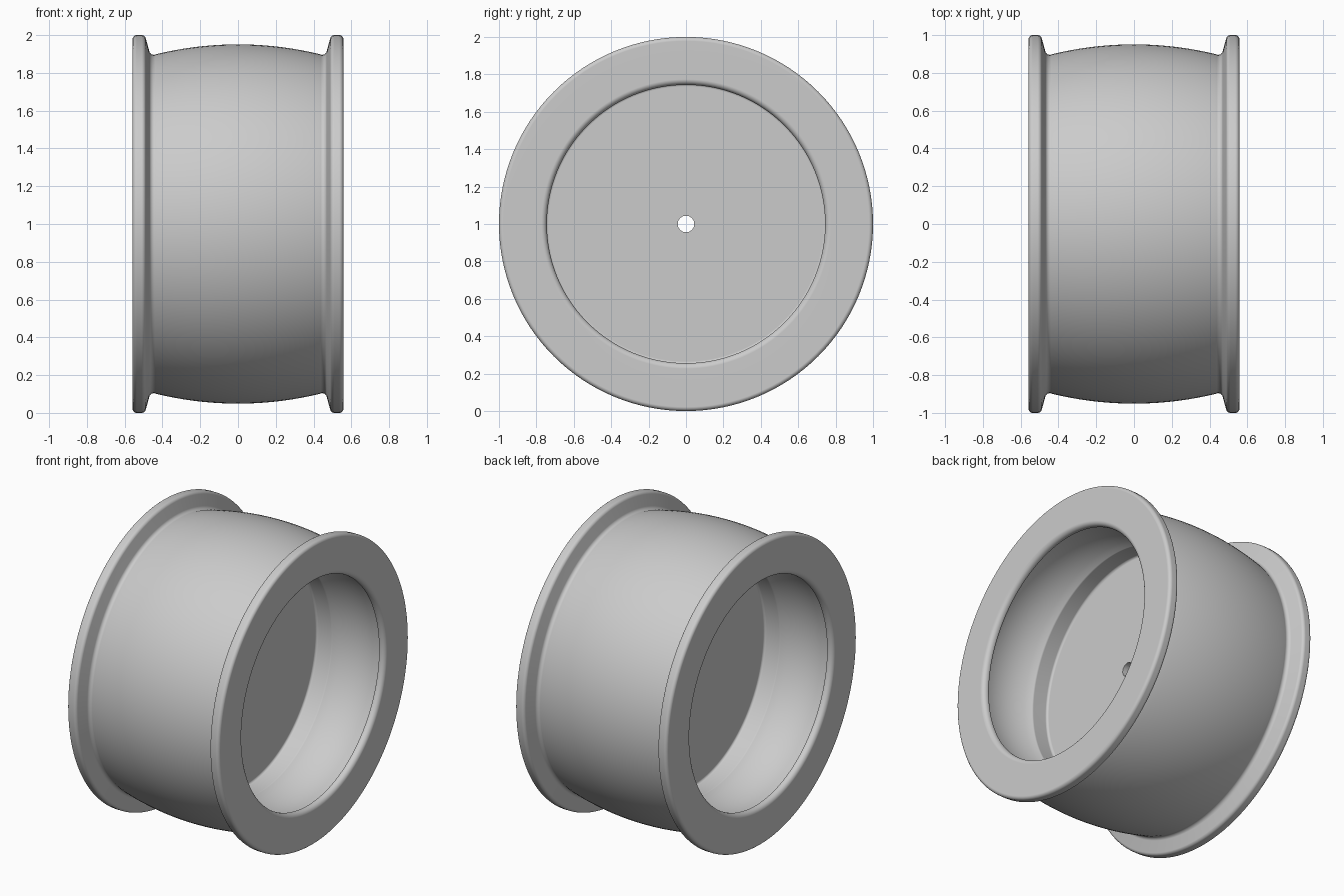
import bpy, bmesh, math
from mathutils import Vector, Matrix

cube = bpy.data.objects.get("Cube")
if cube:
    bpy.data.objects.remove(cube, do_unlink=True)

SEGMENTS = 128


def make_material(name, colour):
    mat = bpy.data.materials.new(name)
    mat.use_nodes = True
    mat.diffuse_color = colour
    mat.node_tree.nodes["Principled BSDF"].inputs["Base Color"].default_value = colour
    return mat


def round_corner(before, corner, after, radius, steps=6):
    """Points of a circular fillet replacing one profile corner."""
    a, b = (before - corner).normalized(), (after - corner).normalized()
    half = a.angle(b) / 2
    centre = corner + (a + b).normalized() * (radius / math.sin(half))
    start = corner + a * (radius / math.tan(half)) - centre
    end = corner + b * (radius / math.tan(half)) - centre
    total = start.angle(end)
    return [centre + (start * math.sin((1 - t) * total) + end * math.sin(t * total))
            / math.sin(total) for t in (i / steps for i in range(steps + 1))]


def bulge(x0, r0, x1, r1, height, steps):
    """Shallow arc from one point to another, as corners without a fillet."""
    ts = [i / steps for i in range(steps + 1)]
    return [(x0 + (x1 - x0) * t, r0 + (r1 - r0) * t + 4 * height * t * (1 - t), 0)
            for t in ts]


# Half profile as (axial position, radius, fillet): crown, flange, lip, groove, web
crown = bulge(-0.43, 0.9, 0.43, 0.9, 0.051, 24)[12:]
flange = [(0.462, 0.888, 0.024), (0.493, 1.0, 0.022), (0.558, 1.0, 0.022)]
lip = [(0.558, 0.744, 0.03), (0.515, 0.744, 0.015), (0.49, 0.79, 0.02)]
groove = bulge(0.47, 0.795, 0.19, 0.764, 0.022, 12)
web = [(0.165, 0.75, 0.02), (0.052, 0.75, 0.015), (0.052, 0.044, 0)]
corners = crown + flange + lip + groove + web

half = []
for i, (x, r, fillet) in enumerate(corners):
    point = Vector((x, r))
    if fillet:
        half += round_corner(Vector(corners[i - 1][:2]), point,
                             Vector(corners[i + 1][:2]), fillet)
    else:
        half.append(point)

# Mirror to the other side and close the loop through the axle hole
profile = half + [Vector((-p.x, p.y)) for p in reversed(half[1:])]

# Revolve the profile around the x axis
bm = bmesh.new()
rings = []
for s in range(SEGMENTS):
    turn = Matrix.Rotation(2 * math.pi * s / SEGMENTS, 3, 'X')
    rings.append([bm.verts.new(turn @ Vector((p.x, 0, p.y)) + Vector((0, 0, 1)))
                  for p in profile])
n = len(profile)
for s in range(SEGMENTS):
    a, b = rings[s], rings[(s + 1) % SEGMENTS]
    for i in range(n):
        j = (i + 1) % n
        bm.faces.new((a[i], a[j], b[j], b[i]))
bmesh.ops.recalc_face_normals(bm, faces=bm.faces)

mesh = bpy.data.meshes.new("wheel_rim")
bm.to_mesh(mesh)
bm.free()
mesh.materials.append(make_material("plain grey", (0.6, 0.6, 0.6, 1)))
rim = bpy.data.objects.new("wheel_rim", mesh)
bpy.context.collection.objects.link(rim)

# Smooth shading that keeps the flat faces flat
bpy.context.view_layer.objects.active = rim
rim.select_set(True)
bpy.ops.object.shade_smooth_by_angle(angle=math.radians(35))
weighted = rim.modifiers.new("flat_face_normals", 'WEIGHTED_NORMAL')
weighted.keep_sharp = True
